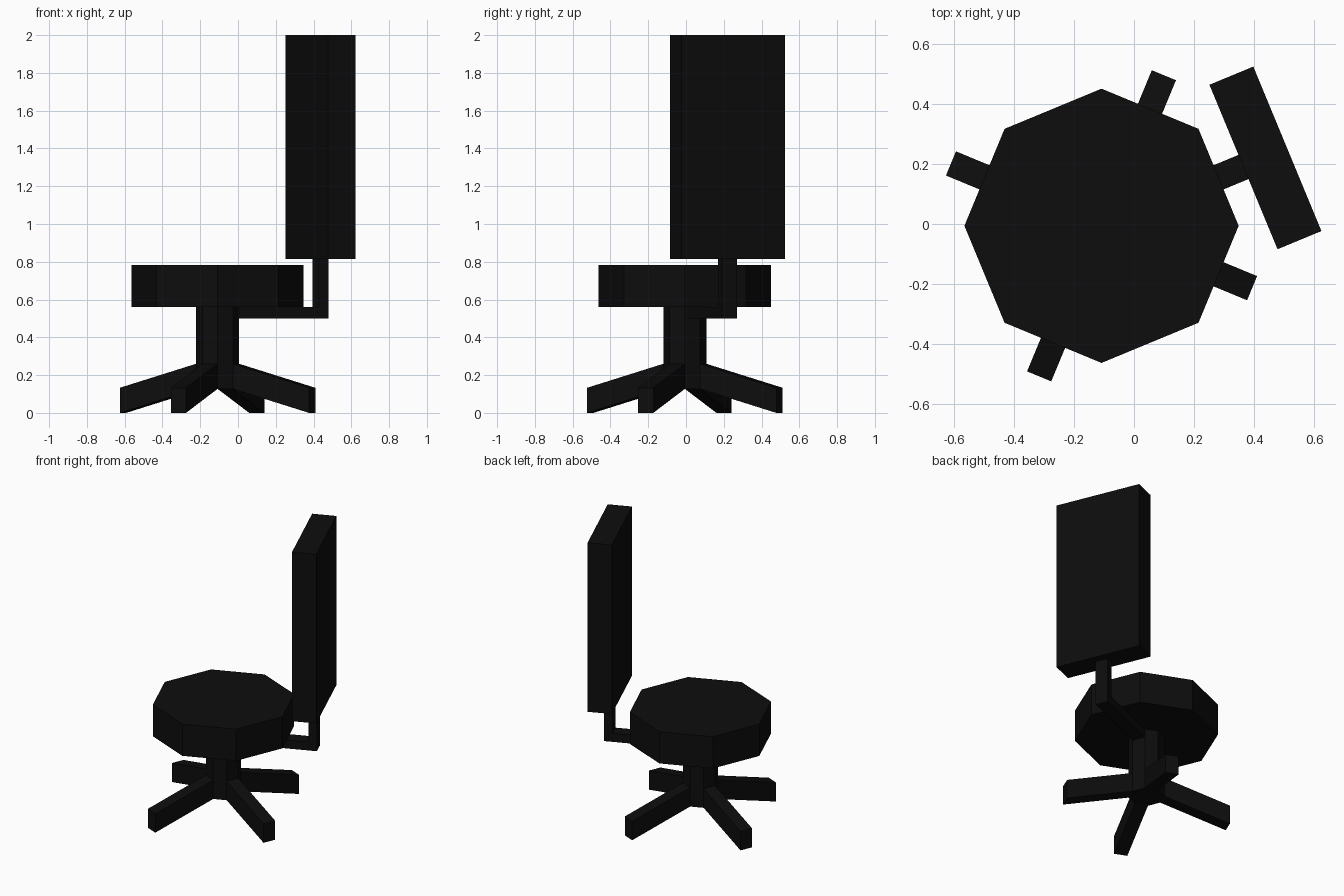
import bpy, bmesh
from math import radians, cos
from mathutils import Matrix, Vector

if "Cube" in bpy.data.objects:
    bpy.data.objects.remove(bpy.data.objects["Cube"])

# chair is turned so its back sits 22.5 degrees off the x axis
CENTER = Vector((-0.108, -0.006, 0))
TURN = 22.5
HALF_W = 0.0435                                # half width of legs and arm
COL_R = 0.114
FLAT = COL_R * cos(radians(22.5))              # column centre to flat side

black = bpy.data.materials.new("black")
black.diffuse_color = (0.004, 0.004, 0.004, 1)
black.use_nodes = True
black.node_tree.nodes["Principled BSDF"].inputs["Base Color"].default_value = black.diffuse_color


def finish(bm, name, angle):
    bmesh.ops.recalc_face_normals(bm, faces=bm.faces)
    bm.transform(Matrix.Translation(CENTER) @ Matrix.Rotation(radians(angle), 4, 'Z'))
    me = bpy.data.meshes.new(name)
    bm.to_mesh(me)
    bm.free()
    me.materials.append(black)
    ob = bpy.data.objects.new(name, me)
    bpy.context.collection.objects.link(ob)
    return ob


def octagon(name, r, z0, z1):
    bm = bmesh.new()
    bmesh.ops.create_cone(bm, cap_ends=True, segments=8, radius1=r, radius2=r,
                          depth=z1 - z0, matrix=Matrix.Translation((0, 0, (z0 + z1) / 2)))
    return finish(bm, name, 0)


def slab(name, profile, half_w, angle):
    """Extrude a (radius, z) side profile across its width."""
    bm = bmesh.new()
    face = bm.faces.new([bm.verts.new((r, -half_w, z)) for r, z in profile])
    ext = bmesh.ops.extrude_face_region(bm, geom=[face])["geom"]
    bmesh.ops.translate(bm, vec=(0, 2 * half_w, 0),
                        verts=[v for v in ext if isinstance(v, bmesh.types.BMVert)])
    return finish(bm, name, angle)


# seat and column
octagon("seat", 0.456, 0.56, 0.782)
octagon("column", COL_R, 0.127, 0.56)

# four sloping legs growing out of the column's flat sides
for i in range(4):
    slab(f"leg_{i + 1}", [(FLAT, 0.127), (0.542, 0), (0.542, 0.133), (FLAT, 0.26)],
         HALF_W, TURN + 45 + 90 * i)

# L-shaped arm carrying the backrest
slab("back_arm", [(FLAT, 0.50), (0.617, 0.50), (0.617, 0.815),
                  (0.562, 0.815), (0.562, 0.56), (FLAT, 0.56)], HALF_W, TURN)

# backrest
slab("backrest", [(0.511, 0.815), (0.669, 0.815), (0.669, 2.0), (0.511, 2.0)], 0.296, TURN)
